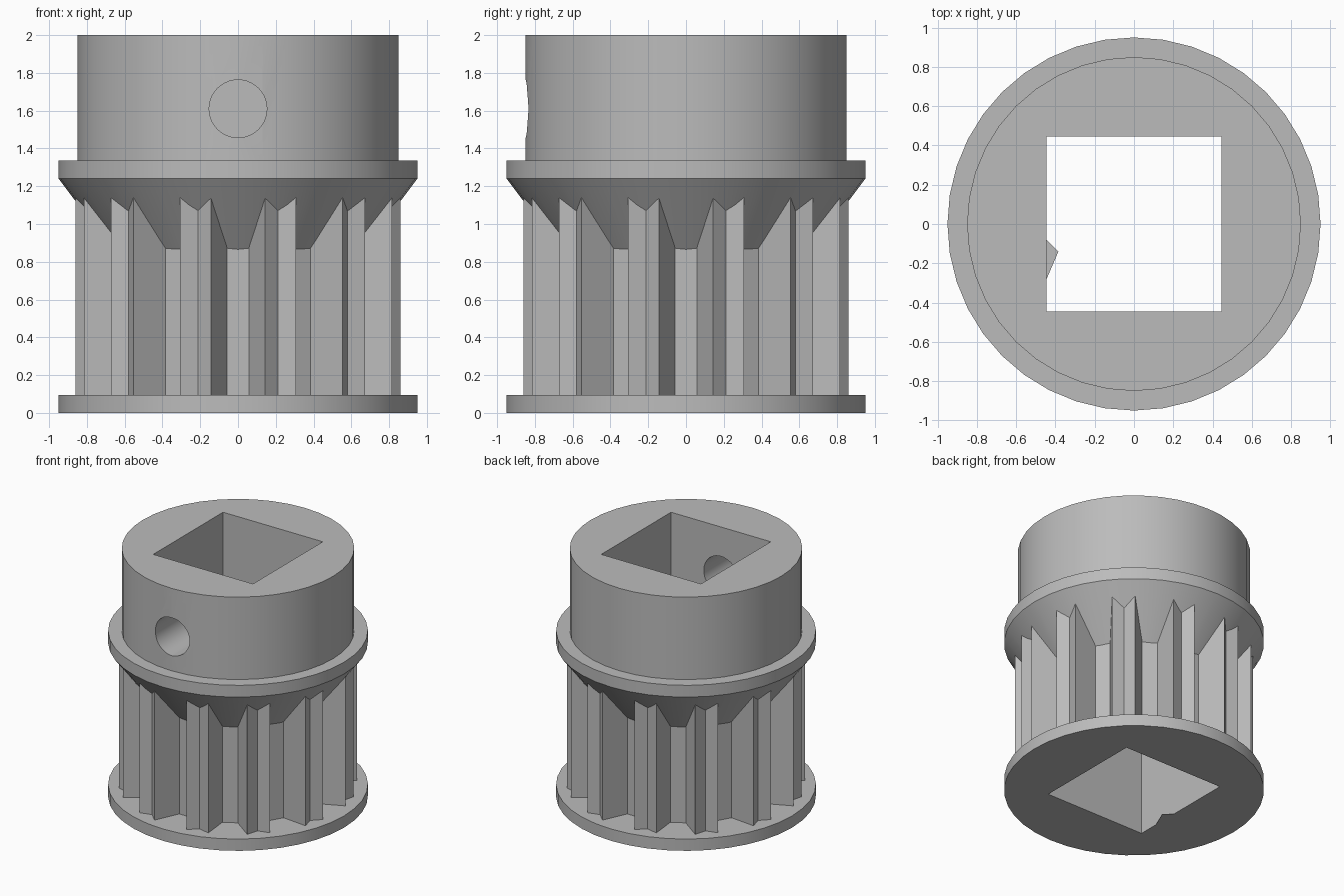
import bpy
import bmesh
from math import sin, cos, pi, radians

SIDES = 40
TEETH = 12
BORE = 0.445

if "Cube" in bpy.data.objects:
    bpy.data.objects.remove(bpy.data.objects["Cube"], do_unlink=True)

metal = bpy.data.materials.new("grey_metal")
metal.use_nodes = True
GREY = (0.5, 0.5, 0.5, 1)
metal.diffuse_color = GREY
metal.node_tree.nodes["Principled BSDF"].inputs["Base Color"].default_value = GREY


def finish(name, bm):
    bmesh.ops.recalc_face_normals(bm, faces=bm.faces)
    mesh = bpy.data.meshes.new(name)
    bm.to_mesh(mesh)
    bm.free()
    mesh.materials.append(metal)
    obj = bpy.data.objects.new(name, mesh)
    bpy.context.collection.objects.link(obj)
    return obj


def prism(name, outline, z0, z1):
    """Extrude a flat outline from z0 up to z1."""
    bm = bmesh.new()
    face = bm.faces.new([bm.verts.new((x, y, z0)) for x, y in outline])
    top = bmesh.ops.extrude_face_region(bm, geom=[face])["geom"]
    verts = [v for v in top if isinstance(v, bmesh.types.BMVert)]
    bmesh.ops.translate(bm, verts=verts, vec=(0, 0, z1 - z0))
    return finish(name, bm)


def lathe(name, profile, ring=False):
    """Turn an (r, z) profile; a ring is closed on itself, otherwise capped."""
    bm = bmesh.new()
    loops = []
    for r, z in profile:
        loops.append([bm.verts.new((r * cos(2 * pi * i / SIDES), r * sin(2 * pi * i / SIDES), z))
                      for i in range(SIDES)])
    pairs = list(zip(loops, loops[1:]))
    if ring:
        pairs.append((loops[-1], loops[0]))
    else:
        bm.faces.new(loops[0])
        bm.faces.new(loops[-1])
    for a, b in pairs:
        for i in range(SIDES):
            j = (i + 1) % SIDES
            bm.faces.new((a[i], a[j], b[j], b[i]))
    return finish(name, bm)


def cut(obj, *cutters):
    for c in cutters:
        mod = obj.modifiers.new("cut", "BOOLEAN")
        mod.operation = "DIFFERENCE"
        mod.solver = "EXACT"
        mod.object = c
    bpy.context.view_layer.update()
    deps = bpy.context.evaluated_depsgraph_get()
    mesh = bpy.data.meshes.new_from_object(obj.evaluated_get(deps))
    obj.modifiers.clear()
    obj.data = mesh


# Cutters: square shaft bore and round set screw hole through the front wall
square = [(-BORE, -BORE), (BORE, -BORE), (BORE, BORE), (-BORE, BORE)]
bore_cutter = prism("bore_cutter", square, -0.5, 2.5)
bm = bmesh.new()
bmesh.ops.create_cone(bm, cap_ends=True, segments=SIDES, radius1=0.153, radius2=0.153, depth=1)
screw_cutter = finish("screw_cutter", bm)
screw_cutter.rotation_euler.x = radians(90)
screw_cutter.location = (0, -0.7, 1.61)

# Bottom flange
bottom_flange = lathe("bottom_flange", [(0.95, 0), (0.95, 0.095)])

# Toothed core: flat grooves with slanted walls, each tooth tip notched
outline = []
for i in range(TEETH):
    a = 2 * pi * i / TEETH
    for r, t in ((0.86, -0.143), (0.667, -0.057), (0.667, 0.057), (0.86, 0.143)):
        outline.append((r * cos(a) - t * sin(a), r * sin(a) + t * cos(a)))
    a += pi / TEETH
    outline.append((0.82 * cos(a), 0.82 * sin(a)))
toothed_core = prism("toothed_core", outline, 0.095, 1.24)

# Cone below the upper flange
cone_shroud = lathe("cone_shroud", [(0.64, 0.83), (0.95, 1.24), (0.64, 1.24)], ring=True)

# Upper flange with hub
hub = lathe("hub_and_flange", [(0.95, 1.24), (0.95, 1.335), (0.85, 1.335), (0.85, 2)])

# Small burr on the lower edge of the bore
burr = prism("bore_burr", [(-BORE, -0.08), (-BORE, -0.28), (-0.385, -0.14)], 0, 0.004)

cut(bottom_flange, bore_cutter)
cut(toothed_core, bore_cutter)
cut(hub, bore_cutter, screw_cutter)
for c in (bore_cutter, screw_cutter):
    bpy.data.objects.remove(c, do_unlink=True)

# Smooth round walls, crisp edges
bpy.ops.object.select_all(action="DESELECT")
for obj in (bottom_flange, toothed_core, cone_shroud, hub, burr):
    obj.select_set(True)
bpy.context.view_layer.objects.active = hub
bpy.ops.object.shade_smooth_by_angle(angle=radians(25))
